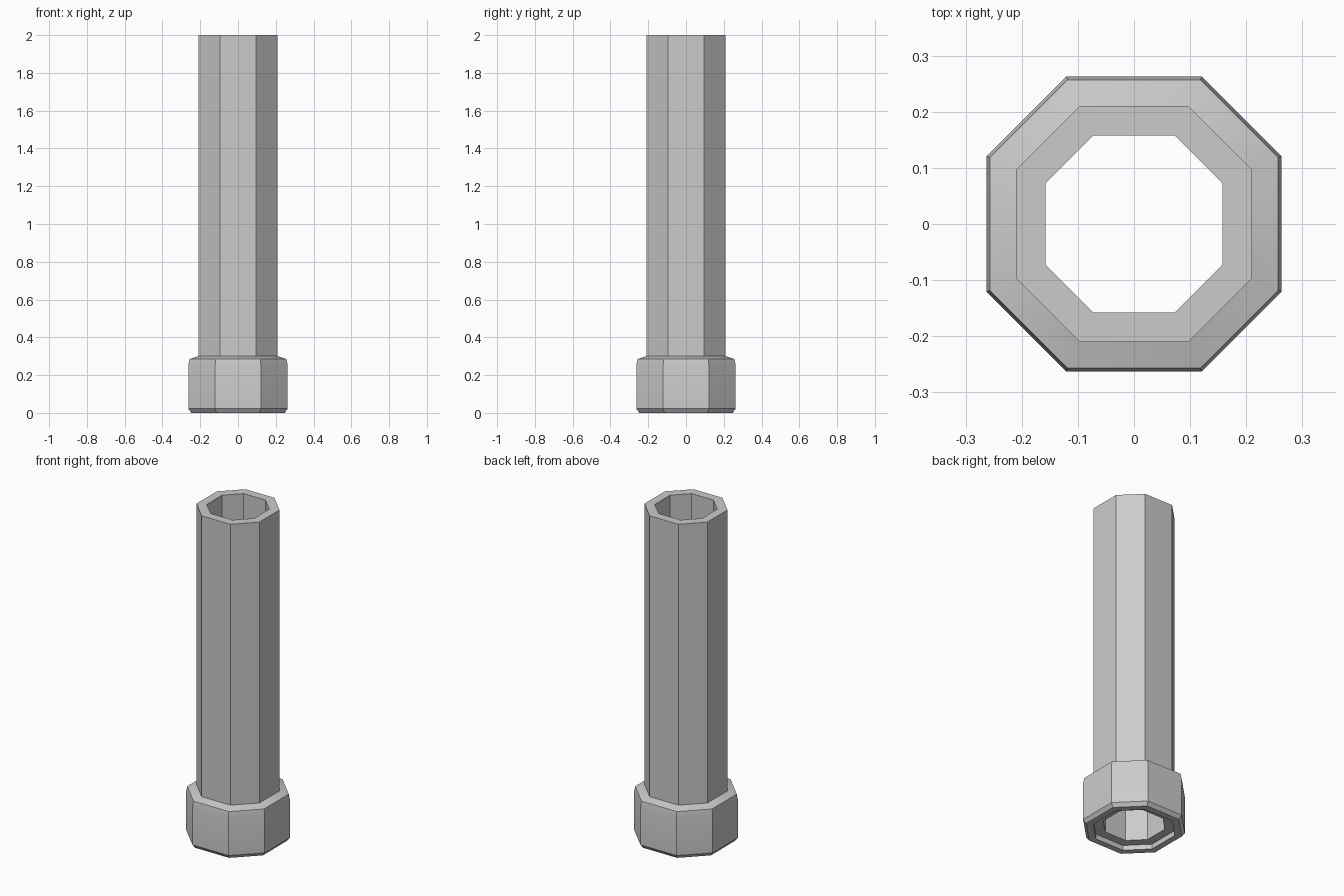
import bpy, bmesh, math

if "Cube" in bpy.data.objects:
    bpy.data.objects.remove(bpy.data.objects["Cube"])

RATIO = 0.46  # half flat length / half width of the octagon


def octagon(r):
    """Counter-clockwise octagon with flats on the x and y axes."""
    s = r * RATIO
    return [(r, -s), (r, s), (s, r), (-s, r), (-r, s), (-r, -s), (-s, -r), (s, -r)]


def sweep(name, profile, closed):
    """Skin octagonal rings given as (half width, z); outside is built upward."""
    bm = bmesh.new()
    rings = [[bm.verts.new((x, y, z)) for x, y in octagon(r)] for r, z in profile]
    if closed:
        rings.append(rings[0])
    for a, b in zip(rings, rings[1:]):
        for j in range(8):
            k = (j + 1) % 8
            bm.faces.new((a[j], a[k], b[k], b[j]))
    mesh = bpy.data.meshes.new(name)
    bm.to_mesh(mesh)
    bm.free()
    obj = bpy.data.objects.new(name, mesh)
    bpy.context.collection.objects.link(obj)
    bpy.ops.object.select_all(action='DESELECT')
    obj.select_set(True)
    bpy.context.view_layer.objects.active = obj
    bpy.ops.object.shade_smooth_by_angle(angle=math.radians(30))
    return obj


# Hollow tube, its lower end slightly recessed in the collar
sweep("pipe_tube", [(0.158, 2.0), (0.158, 0.03), (0.21, 0.03), (0.21, 2.0)], True)

# Collar with chamfered bottom and sloped shoulder, meeting the tube at both ends
sweep("pipe_collar", [(0.21, 0.03), (0.21, 0.0), (0.247, 0.0), (0.263, 0.022),
                      (0.263, 0.25), (0.257, 0.285), (0.21, 0.30)], False)
